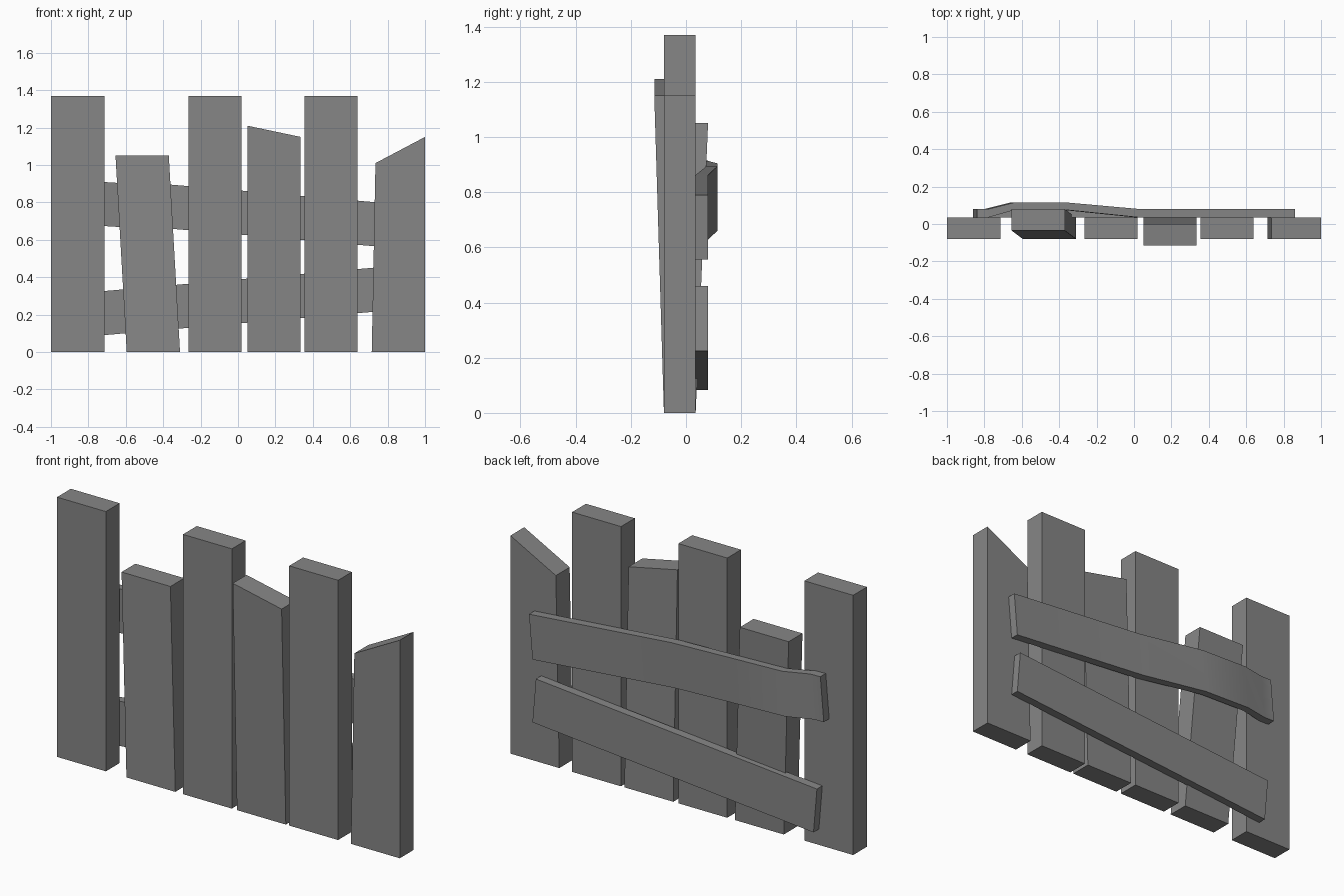
import bpy

cube = bpy.data.objects.get("Cube")
if cube:
    bpy.data.objects.remove(cube, do_unlink=True)

grey = bpy.data.materials.new("weathered_grey")
grey.use_nodes = True
colour = (0.24, 0.24, 0.24, 1)
grey.diffuse_color = colour
grey.node_tree.nodes["Principled BSDF"].inputs["Base Color"].default_value = colour

FRONT, BACK = -0.08, 0.035
WIDTH = 0.285


def loft(name, rings):
    """Skin a row of four-cornered rings and cap both ends."""
    verts = [v for ring in rings for v in ring]
    faces = [(3, 2, 1, 0), tuple(len(verts) - 4 + k for k in range(4))]
    for i in range(len(rings) - 1):
        a, b = 4 * i, 4 * i + 4
        for k in range(4):
            n = (k + 1) % 4
            faces.append((a + k, a + n, b + n, b + k))
    mesh = bpy.data.meshes.new(name)
    mesh.from_pydata(verts, [], faces)
    mesh.materials.append(grey)
    obj = bpy.data.objects.new(name, mesh)
    bpy.context.collection.objects.link(obj)
    return obj


def picket(name, x, top_left, top_right, lean=0):
    """Upright plank; each top corner is (x, z), lean moves the top in y."""
    def ring(x0, z0, x1, z1, dy):
        return [(x0, FRONT + dy, z0), (x1, FRONT + dy, z1),
                (x1, BACK + dy, z1), (x0, BACK + dy, z0)]
    loft(name, [ring(x, 0, x + WIDTH, 0, 0), ring(*top_left, *top_right, lean)])


def rail(name, stations, skew, half=0.117):
    """Cross board through (x, inner y, outer y, centre z) stations."""
    rings = []
    for x, y0, y1, z in stations:
        lo, hi = (x - skew, z - half), (x + skew, z + half)
        rings.append([(lo[0], y0, lo[1]), (lo[0], y1, lo[1]),
                      (hi[0], y1, hi[1]), (hi[0], y0, hi[1])])
    obj = loft(name, rings)
    bpy.ops.object.select_all(action="DESELECT")
    obj.select_set(True)
    bpy.context.view_layer.objects.active = obj
    bpy.ops.object.shade_smooth_by_angle(angle=0.52)


# Full-height straight pickets
for label, x in (("right", -1), ("middle", -0.265), ("left", 0.355)):
    picket("tall_picket_" + label, x, (x, 1.37), (x + WIDTH, 1.37))

# Broken and leaning pickets
picket("short_leaning_picket", -0.595, (-0.655, 1.05), (-0.37, 1.05), 0.045)
picket("slanted_picket", 0.05, (0.05, 1.21), (0.335, 1.15), -0.035)
picket("broken_end_picket", 0.715, (0.735, 1.01), (1, 1.15))

# Upper rail bends around the leaning picket, lower rail is straight
rail("upper_rail", [
    (-0.85, BACK, 0.08, 0.798), (-0.79, BACK, 0.08, 0.796),
    (-0.65, 0.075, 0.115, 0.787), (-0.37, 0.075, 0.115, 0.778),
    (0.02, BACK, 0.08, 0.745), (0.85, BACK, 0.08, 0.673)], 0.01)
rail("lower_rail", [
    (-0.81, BACK, 0.08, 0.2), (0.83, BACK, 0.08, 0.342)], -0.01)
